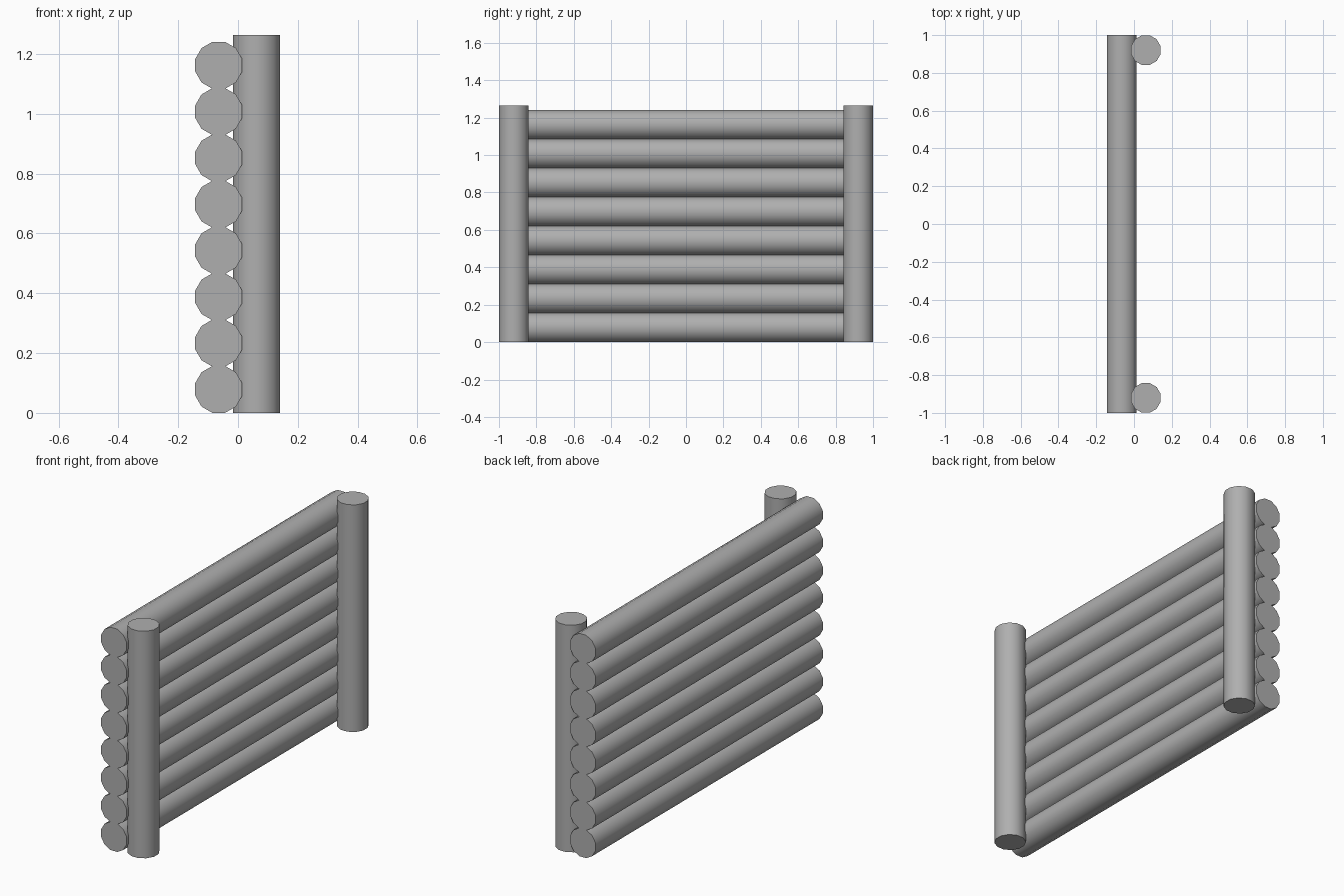
import bpy
from math import radians, cos, pi

if "Cube" in bpy.data.objects:
    bpy.data.objects.remove(bpy.data.objects["Cube"])

SIDES = 12
HALF = 0.0785                      # half width across the flats
RADIUS = HALF / cos(pi / SIDES)

# Dark grey wood
wood = bpy.data.materials.new("dark_grey_wood")
wood.diffuse_color = (0.43, 0.43, 0.43, 1)
wood.use_nodes = True
wood.node_tree.nodes["Principled BSDF"].inputs["Base Color"].default_value = wood.diffuse_color


def pole(name, length, location, along_y=False):
    """Twelve-sided smooth pole with flats facing the axes."""
    bpy.ops.mesh.primitive_cylinder_add(
        vertices=SIDES, radius=RADIUS, depth=length, location=location)
    obj = bpy.context.object
    obj.name = name
    # Spin about its own axis first, then lay the log down
    turns = [(0, 0, pi / SIDES)] + ([(radians(90), 0, 0)] if along_y else [])
    for turn in turns:
        obj.rotation_euler = turn
        bpy.ops.object.transform_apply(location=False, rotation=True, scale=False)
    bpy.ops.object.shade_smooth_by_angle(angle=radians(40))
    obj.data.materials.append(wood)
    return obj


# Stacked horizontal logs
for i in range(8):
    pole(f"log_{i + 1}", 2.0, (-0.0645, 0, HALF + i * 0.1548), along_y=True)

# Upright posts at both ends
POST_HEIGHT = 1.264
for side, label in ((-1, "front"), (1, "back")):
    pole(f"{label}_post", POST_HEIGHT, (0.0625, side * 0.9205, POST_HEIGHT / 2))
